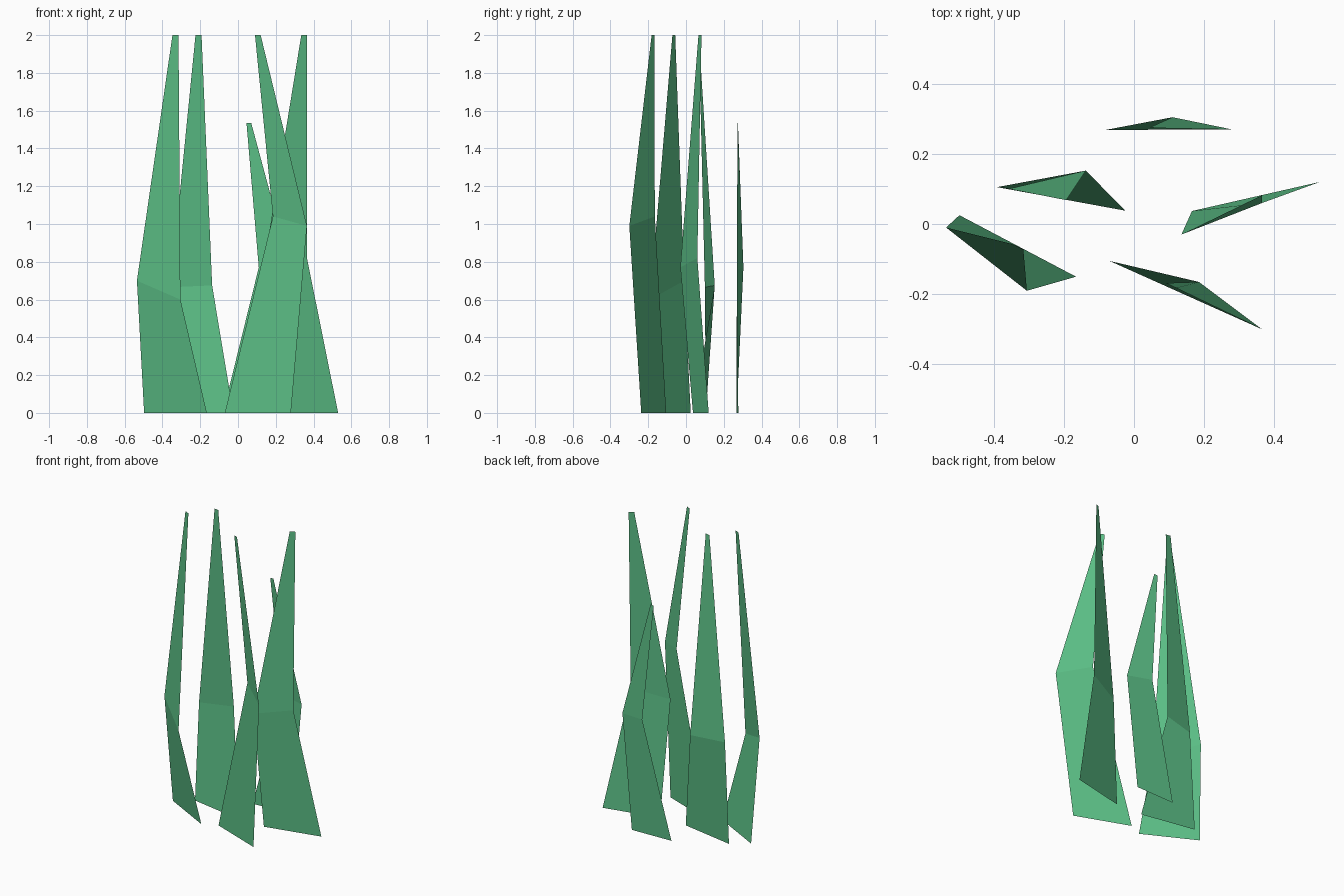
import bpy
import bmesh

# One flat leaf green for every blade
green = bpy.data.materials.new("leaf green")
green.diffuse_color = (0.107, 0.527, 0.242, 1.0)


def blade(name, base, bend, tip):
    """Folded strip of grass: left/right point pairs at base, bend and tip."""
    bm = bmesh.new()
    rows = [[bm.verts.new(p) for p in row] for row in (base, bend, tip)]
    for (l0, r0), (l1, r1) in zip(rows, rows[1:]):
        bm.faces.new((l0, r0, r1, l1))
    mesh = bpy.data.meshes.new(name)
    bm.to_mesh(mesh)
    bm.free()
    mesh.materials.append(green)
    obj = bpy.data.objects.new(name, mesh)
    bpy.context.collection.objects.link(obj)
    return obj


# Five blades standing in a loose ring
blade("grass_blade_left",
      [(-0.497, 0.025, 0), (-0.165, -0.15, 0)],
      [(-0.535, -0.01, 0.70), (-0.305, -0.19, 0.60)],
      [(-0.347, -0.057, 2), (-0.315, -0.072, 2)])

blade("grass_blade_front",
      [(-0.07, -0.105, 0), (0.28, -0.237, 0)],
      [(0.185, -0.165, 1.04), (0.365, -0.30, 0.99)],
      [(0.09, -0.168, 2), (0.12, -0.182, 2)])

blade("grass_blade_right",
      [(0.165, 0.037, 0), (0.53, 0.12, 0)],
      [(0.135, -0.03, 0.77), (0.365, 0.06, 0.82)],
      [(0.335, 0.066, 2), (0.365, 0.082, 2)])

blade("grass_blade_back_left",
      [(-0.39, 0.105, 0), (-0.025, 0.038, 0)],
      [(-0.357, 0.10, 0.665), (-0.137, 0.152, 0.675)],
      [(-0.225, 0.075, 2), (-0.193, 0.068, 2)])

blade("grass_blade_back",
      [(-0.08, 0.268, 0), (0.205, 0.277, 0)],
      [(0.11, 0.304, 0.77), (0.28, 0.269, 0.755)],
      [(0.045, 0.275, 1.535), (0.07, 0.273, 1.535)])
